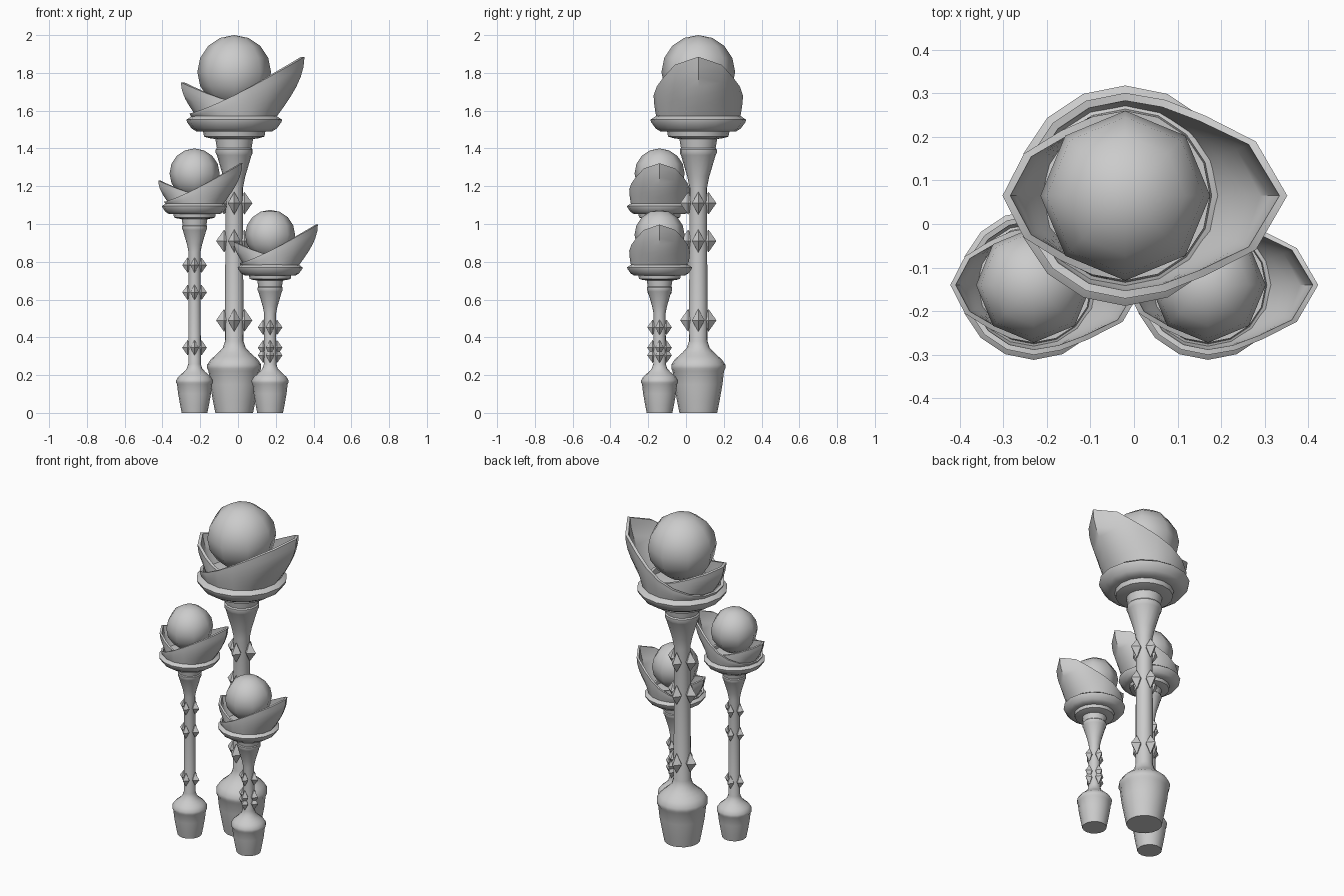
import bpy, bmesh
from math import sin, cos, pi, radians

if "Cube" in bpy.data.objects:
    bpy.data.objects.remove(bpy.data.objects["Cube"])

N = 16


def finish(bm, name, angle=40):
    bmesh.ops.recalc_face_normals(bm, faces=bm.faces)
    me = bpy.data.meshes.new(name)
    bm.to_mesh(me)
    bm.free()
    if angle:
        me.shade_smooth()
        me.set_sharp_from_angle(angle=radians(angle))
    ob = bpy.data.objects.new(name, me)
    bpy.context.collection.objects.link(ob)
    return ob


def loft(name, rings, caps=True, closed=False):
    """Skin a list of rings, each a list of N points."""
    bm = bmesh.new()
    vs = [[bm.verts.new(p) for p in ring] for ring in rings]
    pairs = list(zip(vs, vs[1:]))
    if closed:
        pairs.append((vs[-1], vs[0]))
    for a, b in pairs:
        for i in range(N):
            j = (i + 1) % N
            bm.faces.new((a[i], a[j], b[j], b[i]))
    if caps:
        bm.faces.new(vs[0])
        bm.faces.new(vs[-1])
    return finish(bm, name)


# Foot profile is measured from the ground, head profile from the top (z = 2)
FOOT = [(.1, 0), (.112, .06), (.128, .15), (.136, .222), (.143, .235), (.143, .255),
        (.125, .283), (.105, .3), (.085, .318), (.06, .345), (.049, .38)]
HEAD = [(.046, 1.19), (.058, 1.25), (.092, 1.365), (.098, 1.375), (.098, 1.395), (.092, 1.402),
        (.1, 1.45), (.135, 1.455), (.16, 1.463), (.165, 1.49), (.2, 1.49), (.225, 1.505),
        (.25, 1.54), (.253, 1.552), (.22, 1.575), (.15, 1.59)]


def petal(name, cx, cy, s, H, side, r0, r1, tip, z0, zlow, ztip, power):
    """Bowl with an oblique rim that rises to one pointed tip."""
    rows, thick = 6, .018
    span = tip + r1

    def ring(t, inset):
        pts = []
        for i in range(N):
            a = 2 * pi * i / N
            R = r1 + (tip - r1) * ((1 + cos(a)) / 2) ** 11
            d = (R * cos(a) + r1) / span
            zr = zlow + (ztip - zlow) * max(d, 0) ** power
            r = r0 + (R - r0) * sin(t * pi / 2) - inset
            z = z0 + (zr - z0) * t
            pts.append((cx + side * s * r * cos(a), cy + s * r * sin(a), H - s * (2 - z)))
        return pts
    ts = [k / rows for k in range(rows + 1)]
    rings = [ring(t, 0) for t in ts] + [ring(t, thick) for t in reversed(ts)]
    loft(name, rings, caps=False, closed=True)


def lamp(tag, cx, cy, s, H, levels):
    # turned stand: foot, shaft, flare and saucer
    prof = [(r * s, z * s) for r, z in FOOT] + [(r * s, H - s * (2 - z)) for r, z in HEAD]
    loft(tag + "_stand", [[(cx + r * cos(2 * pi * i / N), cy + r * sin(2 * pi * i / N), z)
                           for i in range(N)] for r, z in prof])
    # nested petals
    petal(tag + "_outer_petal", cx, cy, s, H, 1, .222, .236, .372, 1.565, 1.585, 1.885, 1.2)
    petal(tag + "_inner_petal", cx, cy, s, H, -1, .2, .195, .282, 1.57, 1.62, 1.75, 1.8)
    # globe
    bm = bmesh.new()
    bmesh.ops.create_uvsphere(bm, u_segments=8, v_segments=8, radius=.195 * s)
    bmesh.ops.translate(bm, verts=bm.verts, vec=(cx, cy, H - .195 * s))
    finish(bm, tag + "_globe", 80)
    # diamond studs, four around the shaft at each level
    bm = bmesh.new()
    for z in levels:
        for k in range(4):
            c, n = cos(k * pi / 2), sin(k * pi / 2)

            def P(rad, tan, up):
                return bm.verts.new((cx + s * (rad * c - tan * n), cy + s * (rad * n + tan * c), z + s * up))
            top, bot = P(.054, 0, .06), P(.054, 0, -.06)
            belt = [P(.096, 0, 0), P(.054, .034, 0), P(.012, 0, 0), P(.054, -.034, 0)]
            for i in range(4):
                a, b = belt[i], belt[(i + 1) % 4]
                bm.faces.new((a, b, top))
                bm.faces.new((b, a, bot))
    finish(bm, tag + "_studs", 0)


lamp("tall", -.02, .065, 1.0, 2.0, (.49, .91, 1.11))
lamp("middle", -.23, -.14, .68, 1.4, (.345, .638, .782))
lamp("short", .17, -.14, .68, 1.075, (.305, .345, .453))
